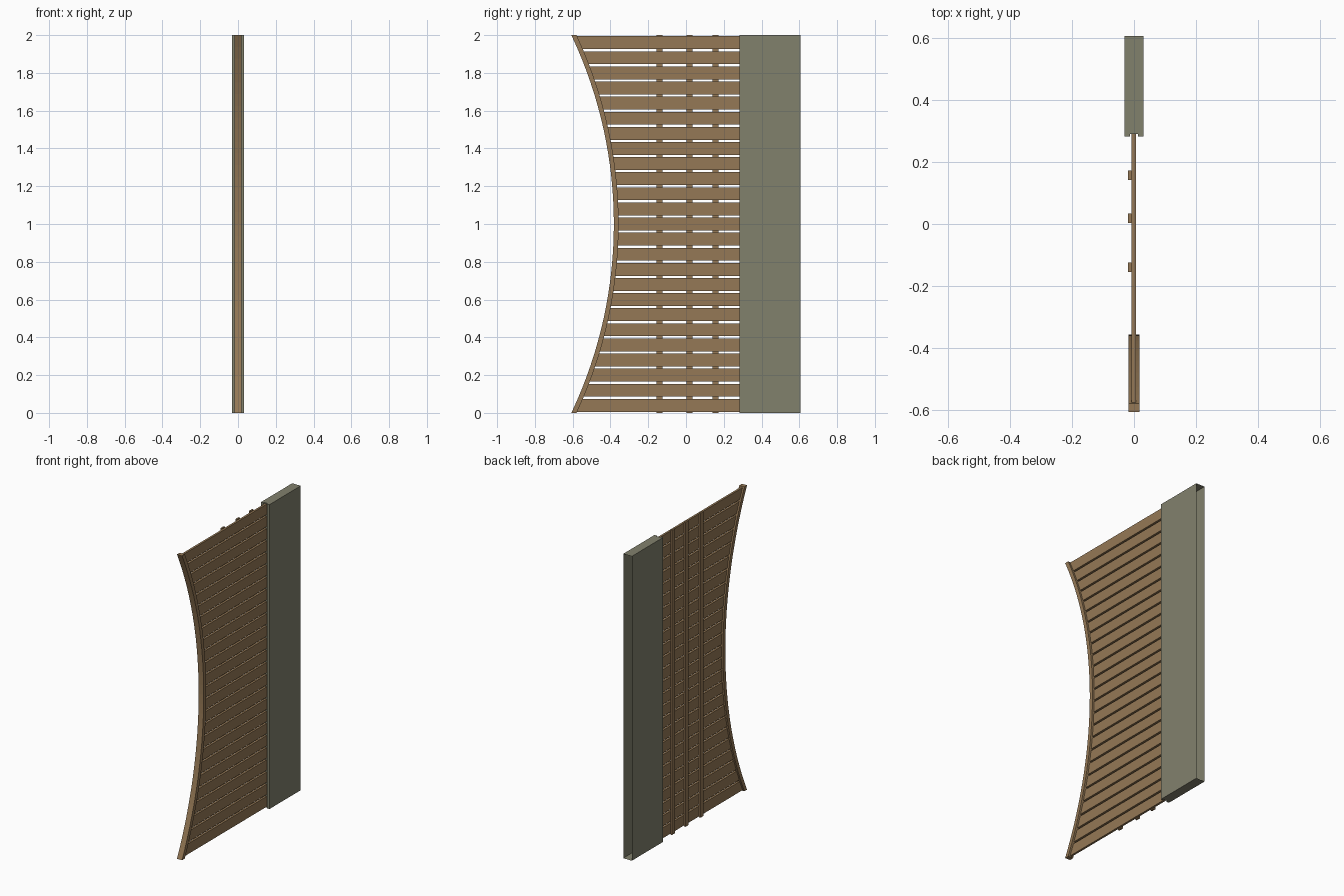
import bpy
import math

if "Cube" in bpy.data.objects:
    bpy.data.objects.remove(bpy.data.objects["Cube"])


def material(name, rgb):
    m = bpy.data.materials.new(name)
    m.diffuse_color = (*rgb, 1.0)
    m.use_nodes = True
    m.node_tree.nodes["Principled BSDF"].inputs["Base Color"].default_value = m.diffuse_color
    return m


wood = material("brown wood", (0.30, 0.19, 0.092))
grey = material("warm grey metal", (0.222, 0.218, 0.152))


def add_object(name, verts, faces, mat):
    mesh = bpy.data.meshes.new(name)
    mesh.from_pydata(verts, [], faces)
    mesh.materials.append(mat)
    ob = bpy.data.objects.new(name, mesh)
    bpy.context.collection.objects.link(ob)
    return ob


def side_prism(name, outline, x0, x1, mat):
    """Extrude a (y, z) outline, anticlockwise seen from +x, along x."""
    n = len(outline)
    verts = [(x, y, z) for x in (x0, x1) for y, z in outline]
    faces = [tuple(reversed(range(n))), tuple(range(n, 2 * n))]
    faces += [(i, (i + 1) % n, n + (i + 1) % n, n + i) for i in range(n)]
    return add_object(name, verts, faces, mat)


def box(name, x0, x1, y0, y1, z0, z1, mat):
    return side_prism(name, [(y0, z0), (y1, z0), (y1, z1), (y0, z1)], x0, x1, mat)


# Curve of the hollow front edge
HEIGHT = 2.0
RADIUS = 2.334
RAIL = 0.025
CENTRE_Y = -0.382 - RADIUS


def arc_y(z, radius):
    return CENTRE_Y + math.sqrt(radius ** 2 - (z - 1) ** 2)


# Curved edge rail
STEPS = 32
zs = [HEIGHT * i / STEPS for i in range(STEPS + 1)]
rx = 0.0185
verts, faces = [], []
for z in zs:
    yo, yi = arc_y(z, RADIUS), arc_y(z, RADIUS + RAIL)
    verts += [(-rx, yo, z), (rx, yo, z), (rx, yi, z), (-rx, yi, z)]
for s in range(STEPS):
    for k in range(4):
        a, b = s * 4 + k, s * 4 + (k + 1) % 4
        faces.append((a, b, b + 4, a + 4))
faces += [(3, 2, 1, 0), tuple(STEPS * 4 + k for k in range(4))]
add_object("curved_edge_rail", verts, faces, wood)

# Horizontal slats, front ends trimmed to the curve
COUNT = 25
PITCH = HEIGHT / COUNT
for i in range(COUNT):
    z0, z1 = i * PITCH + 0.006, (i + 1) * PITCH - 0.006
    inner = RADIUS + RAIL - 0.005
    outline = [(arc_y(z0, inner), z0), (0.29, z0), (0.29, z1), (arc_y(z1, inner), z1)]
    side_prism(f"slat_{i + 1}", outline, -0.008, 0.006, wood)

# Upright battens on the left side
for i, y in enumerate((-0.14, 0.018, 0.157)):
    box(f"batten_{i + 1}", -0.019, -0.008, y - 0.0155, y + 0.0155, 0, HEIGHT, wood)

# Hollow post: grooved at the front, open at the back
plan = [(-0.031, 0.607), (-0.031, 0.282), (-0.013, 0.282), (-0.013, 0.29),
        (0.013, 0.29), (0.013, 0.282), (0.031, 0.282), (0.031, 0.607)]
n = len(plan)
verts = [(x, y, z) for z in (0, HEIGHT) for x, y in plan]
faces = [(i, i + 1, n + i + 1, n + i) for i in range(n - 1)]
faces += [tuple(reversed(range(n))), tuple(range(n, 2 * n))]
add_object("hollow_post", verts, faces, grey)
